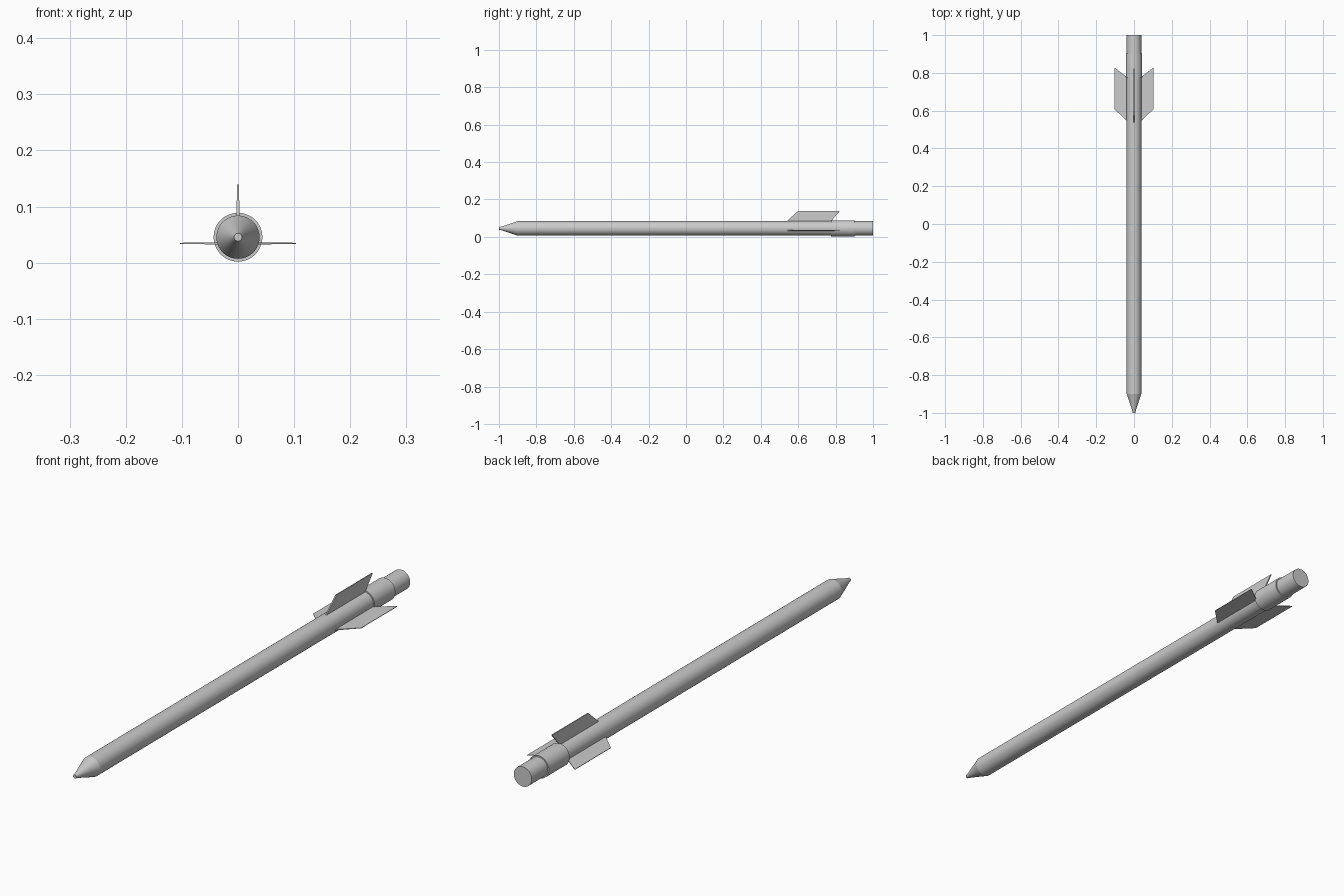
import bpy, bmesh, math
from mathutils import Vector

if "Cube" in bpy.data.objects:
    bpy.data.objects.remove(bpy.data.objects["Cube"])

AXIS_Z = 0.0455
SIDES = 48


def finish(name, bm, smooth=False):
    bmesh.ops.recalc_face_normals(bm, faces=bm.faces)
    mesh = bpy.data.meshes.new(name)
    bm.to_mesh(mesh)
    bm.free()
    ob = bpy.data.objects.new(name, mesh)
    bpy.context.collection.objects.link(ob)
    if smooth:
        bpy.ops.object.select_all(action='DESELECT')
        ob.select_set(True)
        bpy.context.view_layer.objects.active = ob
        bpy.ops.object.shade_smooth_by_angle(angle=math.radians(12))
    return ob


def lathe(name, profile):
    """Closed round solid along y from (y, radius) pairs."""
    bm = bmesh.new()
    rings = []
    for y, r in profile:
        rings.append([bm.verts.new((r * math.cos(a), y, AXIS_Z + r * math.sin(a)))
                      for a in (2 * math.pi * i / SIDES for i in range(SIDES))])
    for r0, r1 in zip(rings, rings[1:]):
        for i in range(SIDES):
            j = (i + 1) % SIDES
            bm.faces.new((r0[i], r0[j], r1[j], r1[i]))
    bm.faces.new(rings[0])
    bm.faces.new(rings[-1])
    return finish(name, bm, True)


def fin(name, outline, place, t_root, t_tip):
    """Thin tapered plate; outline of (y, reach) with the root points first and last."""
    bm = bmesh.new()
    thick = (t_root, t_tip, t_tip, t_root)
    sides = [[bm.verts.new(place(y, d, s * t / 2)) for (y, d), t in zip(outline, thick)]
             for s in (-1, 1)]
    bm.faces.new(sides[0])
    bm.faces.new(sides[1])
    for i in range(4):
        j = (i + 1) % 4
        bm.faces.new((sides[0][i], sides[0][j], sides[1][j], sides[1][i]))
    return finish(name, bm)


# Round body with a blunt pointed nose, and the sleeve near the tail
lathe("body", [(-1.0, 0.007), (-0.985, 0.0105), (-0.9, 0.0385), (1.0, 0.0385)])
lathe("tail_sleeve", [(0.775, 0.0435), (0.902, 0.0435)])

# Swept fins: one upright, two level ones a little below the axis
fin("top_fin", [(0.532, 0.078), (0.60, 0.139), (0.823, 0.139), (0.771, 0.078)],
    lambda y, d, t: (t, y, d), 0.005, 0.004)
side_outline = [(0.537, 0.03), (0.608, 0.103), (0.828, 0.103), (0.772, 0.03)]
for name, s in (("right_fin", 1), ("left_fin", -1)):
    fin(name, side_outline, lambda y, d, t, s=s: (s * d, y, 0.0345 + t), 0.004, 0.002)
